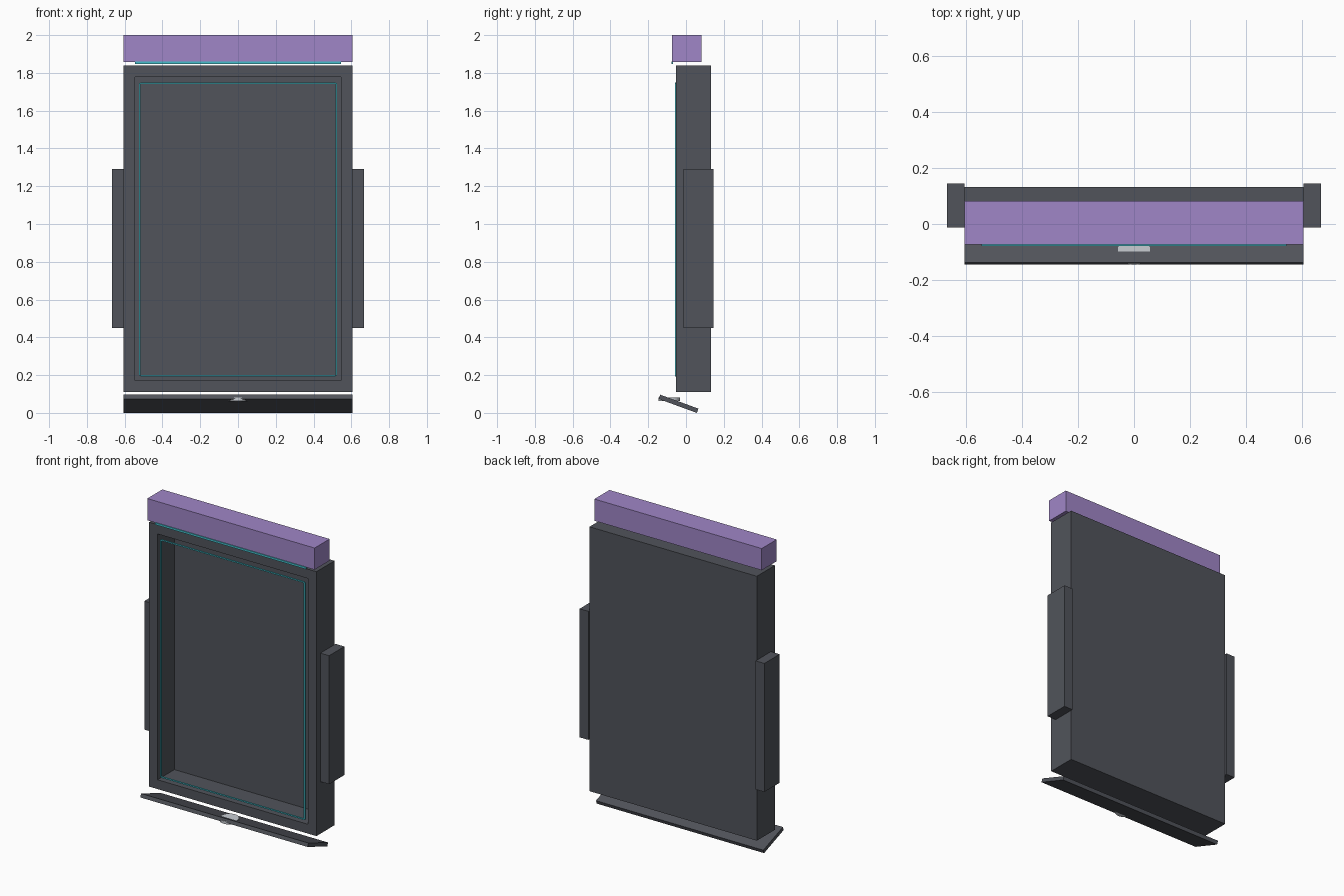
import bpy, bmesh, math

if "Cube" in bpy.data.objects:
    bpy.data.objects.remove(bpy.data.objects["Cube"])


def material(name, rgb):
    m = bpy.data.materials.new(name)
    m.diffuse_color = (*rgb, 1)
    m.use_nodes = True
    m.node_tree.nodes["Principled BSDF"].inputs["Base Color"].default_value = m.diffuse_color
    return m


charcoal = material("charcoal", (0.082, 0.088, 0.104))
purple = material("purple", (0.35, 0.24, 0.57))
cyan = material("cyan", (0.06, 0.52, 0.60))
silver = material("light_grey", (0.58, 0.61, 0.65))


def finish(name, bm, mat):
    bmesh.ops.recalc_face_normals(bm, faces=bm.faces)
    me = bpy.data.meshes.new(name)
    bm.to_mesh(me)
    bm.free()
    me.materials.append(mat)
    ob = bpy.data.objects.new(name, me)
    bpy.context.collection.objects.link(ob)
    return ob


def box(name, x, y, z, mat):
    """Box from (min, max) ranges."""
    bm = bmesh.new()
    bmesh.ops.create_cube(bm, size=1)
    for v in bm.verts:
        v.co = [r[0] if c < 0 else r[1] for c, r in zip(v.co, (x, y, z))]
    return finish(name, bm, mat)


# Cabinet: box with a deep recess in the front face, leaving a thin back wall
bm = bmesh.new()
bmesh.ops.create_cube(bm, size=1)
for v in bm.verts:
    v.co = (0.605 * (1 if v.co.x > 0 else -1),
            0.1325 if v.co.y > 0 else -0.054,
            1.838 if v.co.z > 0 else 0.11)
front = min(bm.faces, key=lambda f: f.calc_center_median().y)
bmesh.ops.inset_region(bm, faces=[front], thickness=0.086)
inner = bmesh.ops.extrude_face_region(bm, geom=[front])["geom"]
bmesh.ops.translate(bm, vec=(0, 0.174, 0),
                    verts=[g for g in inner if isinstance(g, bmesh.types.BMVert)])
if front.is_valid:
    bmesh.ops.delete(bm, geom=[front], context='FACES_ONLY')
finish("cabinet", bm, charcoal)

# Top header box and the light strip under its front edge
box("header_box", (-0.605, 0.605), (-0.073, 0.082), (1.858, 2.0), purple)
box("header_light_strip", (-0.545, 0.545), (-0.078, -0.068), (1.847, 1.86), cyan)

# Side panels and glowing trim around the opening
for side, s in (("left", -1), ("right", 1)):
    box(side + "_side_panel", sorted((s * 0.605, s * 0.668)), (-0.013, 0.145),
        (0.45, 1.29), charcoal)
    box(side + "_trim", sorted((s * 0.515, s * 0.525)), (-0.058, -0.05),
        (0.197, 1.746), cyan)
for end, z in (("bottom", 0.197), ("top", 1.746)):
    box(end + "_trim", (-0.517, 0.517), (-0.058, -0.05), (z - 0.004, z + 0.004), cyan)

# Tilted tray below the cabinet: its back bottom edge rests on the ground
tray = box("tilted_tray", (-0.605, 0.605), (-0.2155, 0), (0, 0.024), charcoal)
tray.location = (0, 0.0575, 0)
tray.rotation_euler.x = -math.radians(20)

# Flat disc cutting through the tray
bm = bmesh.new()
bmesh.ops.create_cone(bm, cap_ends=True, segments=32, radius1=0.058, radius2=0.058, depth=0.018)
bmesh.ops.translate(bm, vec=(0, -0.0885, 0.073), verts=bm.verts)
finish("tray_disc", bm, silver)
